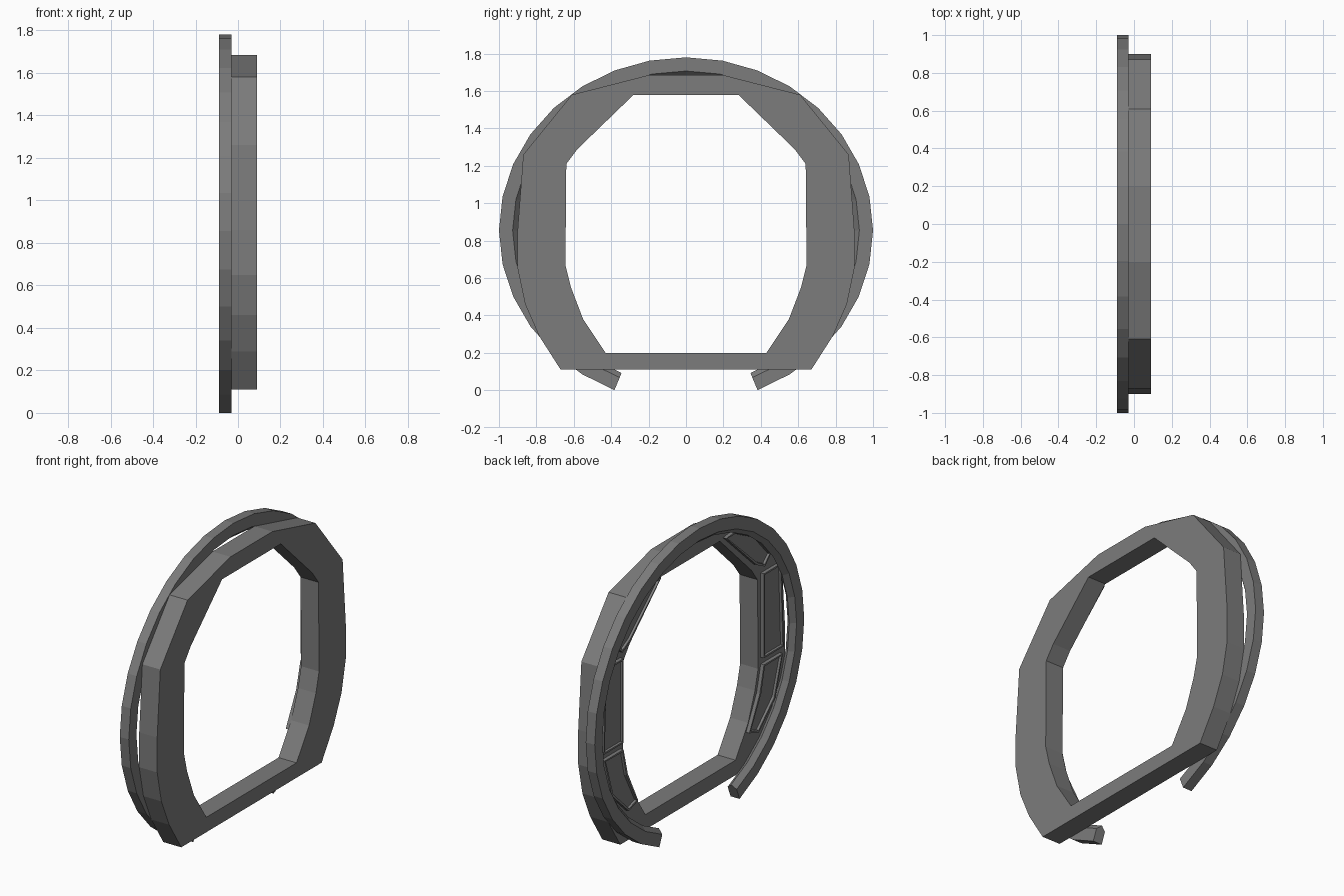
import bpy, bmesh, math
from mathutils import Vector

cube = bpy.data.objects.get("Cube")
if cube:
    bpy.data.objects.remove(cube, do_unlink=True)

grey = bpy.data.materials.new("dark grey")
grey.use_nodes = True
colour = (0.2, 0.2, 0.2, 1)
grey.diffuse_color = colour
grey.node_tree.nodes["Principled BSDF"].inputs["Base Color"].default_value = colour


def finish(name, bm):
    bmesh.ops.recalc_face_normals(bm, faces=bm.faces)
    mesh = bpy.data.meshes.new(name)
    bm.to_mesh(mesh)
    bm.free()
    mesh.materials.append(grey)
    obj = bpy.data.objects.new(name, mesh)
    bpy.context.collection.objects.link(obj)
    return obj


def sweep(name, loops, closed):
    """Join matching cross-section loops into a solid band."""
    bm = bmesh.new()
    rings = [[bm.verts.new(p) for p in loop] for loop in loops]
    n = len(rings[0])
    pairs = list(zip(rings, rings[1:] + rings[:1]))
    for a, b in pairs if closed else pairs[:-1]:
        for i in range(n):
            j = (i + 1) % n
            bm.faces.new((a[i], a[j], b[j], b[i]))
    if not closed:
        bm.faces.new(rings[0])
        bm.faces.new(rings[-1])
    return finish(name, bm)


def mirrored(half):
    return half + [(-y, z) for y, z in reversed(half)]


# Open outer ring with a ridge along its inner side
CENTRE = 0.855
profile = [(-0.09, 0), (-0.03, 0), (-0.03, 0.073), (-0.06, 0.1), (-0.09, 0.073)]
loops = []
for i in range(-14, 15):
    a = math.tau * i / 32
    loops.append([(x, (1 - d) * math.sin(a), CENTRE + (0.925 - d) * math.cos(a))
                  for x, d in profile])
sweep("outer_ring", loops, False)

# Window frame: matching outer and inner outlines, top to bottom
outer = [(0.2, 1.685), (0.61, 1.58), (0.87, 1.26), (0.9, 0.86), (0.9, 0.65),
         (0.86, 0.46), (0.785, 0.29), (0.67, 0.11)]
inner = [(0.28, 1.58), (0.58, 1.29), (0.64, 1.21), (0.643, 0.86), (0.645, 0.67),
         (0.615, 0.55), (0.55, 0.38), (0.43, 0.2)]
loops = [[(0.09, *o), (-0.03, *o), (-0.03, *i), (0.09, *i)]
         for o, i in zip(mirrored(outer), mirrored(inner))]
sweep("window_frame", loops, True)


# Raised panels with a rim and sunken centre
def panel(name, outline, side):
    bm = bmesh.new()
    face = bm.faces.new([bm.verts.new((-0.03, side * y, z)) for y, z in outline])
    new = bmesh.ops.extrude_face_region(bm, geom=[face])["geom"]
    for v in new:
        if isinstance(v, bmesh.types.BMVert):
            v.co.x = -0.052
    top = next(f for f in new if isinstance(f, bmesh.types.BMFace))
    bm.faces.remove(face) if face.is_valid else None
    bmesh.ops.recalc_face_normals(bm, faces=bm.faces)
    bmesh.ops.inset_region(bm, faces=[top], thickness=0.014)
    ring = bmesh.ops.inset_region(bm, faces=[top], thickness=0.002)
    for v in top.verts:
        v.co.x = -0.038
    finish(name, bm)


panels = {
    "upper_panel": [(0.31, 1.59), (0.6, 1.32), (0.68, 1.28), (0.74, 1.34), (0.6, 1.5), (0.4, 1.6)],
    "middle_panel": [(0.67, 1.24), (0.67, 0.73), (0.86, 0.73), (0.84, 1.24)],
    "lower_panel": [(0.67, 0.69), (0.63, 0.53), (0.53, 0.33), (0.62, 0.3), (0.78, 0.45), (0.85, 0.69)],
}
for name, outline in panels.items():
    panel("left_" + name, outline, 1)
    panel("right_" + name, outline, -1)
